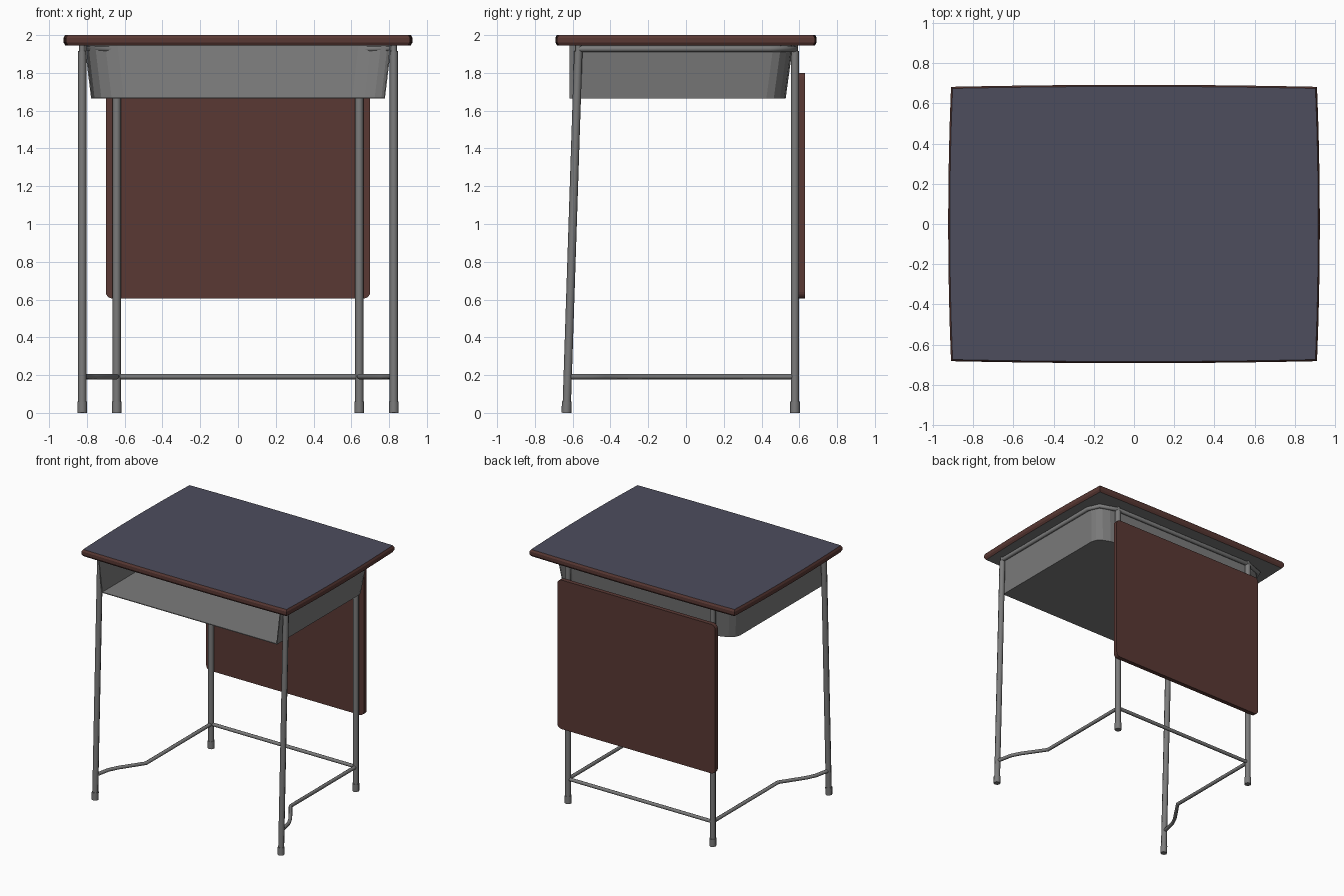
import bpy, bmesh, math

if "Cube" in bpy.data.objects:
    bpy.data.objects.remove(bpy.data.objects["Cube"])


def material(name, rgb):
    m = bpy.data.materials.new(name)
    m.diffuse_color = (*rgb, 1)
    m.use_nodes = True
    m.node_tree.nodes["Principled BSDF"].inputs["Base Color"].default_value = m.diffuse_color
    return m


BROWN = material("brown", (0.10, 0.04, 0.034))
BLUE = material("slate_blue", (0.075, 0.075, 0.11))
GREY = material("grey", (0.2, 0.2, 0.2))


def finish(bm, name, *mats):
    bmesh.ops.recalc_face_normals(bm, faces=bm.faces)
    me = bpy.data.meshes.new(name)
    bm.to_mesh(me)
    bm.free()
    ob = bpy.data.objects.new(name, me)
    bpy.context.collection.objects.link(ob)
    for m in mats:
        me.materials.append(m)
    return ob


def tube(name, pts, r):
    """Eight-sided tube along a path."""
    cu = bpy.data.curves.new(name, 'CURVE')
    cu.dimensions = '3D'
    cu.bevel_depth = r
    cu.bevel_resolution = 2
    cu.use_fill_caps = True
    sp = cu.splines.new('POLY')
    sp.points.add(len(pts) - 1)
    for p, co in zip(sp.points, pts):
        p.co = (*co, 1)
    cu.materials.append(GREY)
    ob = bpy.data.objects.new(name, cu)
    bpy.context.collection.objects.link(ob)
    bpy.ops.object.select_all(action='DESELECT')
    ob.select_set(True)
    bpy.context.view_layer.objects.active = ob
    bpy.ops.object.convert(target='MESH')
    bpy.context.object.data.shade_flat()


# tabletop: slightly bowed outline lofted through a bevelled edge profile
def outline(inset, n=8):
    a, b = 0.91 - inset, 0.682 - inset
    pts = []
    for i in range(n):
        t = -1 + 2 * i / n
        pts.append((a * t, -b - 0.01 * (1 - t * t)))
    for i in range(n):
        t = -1 + 2 * i / n
        pts.append((a + 0.014 * (1 - t * t), b * t))
    return pts + [(-x, -y) for x, y in pts]


bm = bmesh.new()
rings = [[bm.verts.new((x, y, z)) for x, y in outline(d)]
         for z, d in ((1.945, 0.01), (1.962, 0), (1.985, 0), (2.0, 0.008))]
for lo, hi in zip(rings, rings[1:]):
    for i in range(len(lo)):
        j = (i + 1) % len(lo)
        bm.faces.new((lo[i], lo[j], hi[j], hi[i]))
bm.faces.new(rings[-1]).material_index = 1
bm.faces.new(rings[0]).material_index = 2
finish(bm, "tabletop", BROWN, BLUE, GREY)


# book tray: tapered, rounded at the back, open at the front
def tray_ring(bm, z, a, back):
    rx, ry, n = 0.17, 0.10, 4
    half = [(a, -0.617)]
    for i in range(n + 1):
        t = math.pi / 2 * i / n
        half.append((a - rx + rx * math.cos(t), back - ry + ry * math.sin(t)))
    pts = half + [(-x, y) for x, y in reversed(half)]
    return [bm.verts.new((x, y, z)) for x, y in pts]


bm = bmesh.new()
lo, hi = tray_ring(bm, 1.667, 0.775, 0.525), tray_ring(bm, 1.945, 0.808, 0.562)
for i in range(len(lo) - 1):
    bm.faces.new((lo[i], lo[i + 1], hi[i + 1], hi[i]))
bm.faces.new(lo)
tray = finish(bm, "book_tray", GREY)
mod = tray.modifiers.new("thickness", 'SOLIDIFY')
mod.thickness = 0.008
mod.offset = 0

# back modesty panel with rounded corners
bm = bmesh.new()
bmesh.ops.create_cube(bm, size=1)
for v in bm.verts:
    v.co = (v.co.x * 1.40, 0.613 + v.co.y * 0.034, 1.203 + v.co.z * 1.195)
corners = [e for e in bm.edges if abs(e.verts[0].co.y - e.verts[1].co.y) > 0.01]
bmesh.ops.bevel(bm, geom=corners, offset=0.035, segments=4, profile=0.5, affect='EDGES')
finish(bm, "modesty_panel", BROWN)

# top rail around the tray
half = [(0.825, -0.57), (0.825, 0.44), (0.785, 0.53), (0.645, 0.577)]
tube("top_rail", [(x, y, 1.927) for x, y in half + [(-x, y) for x, y in reversed(half)]], 0.017)

# legs, feet and side stretchers, mirrored
for s, side in ((-1, "left"), (1, "right")):
    tube(f"front_leg_{side}", [(s * 0.825, -0.632, 0.02), (s * 0.825, -0.57, 1.915)], 0.022)
    tube(f"front_leg_pin_{side}", [(s * 0.825, -0.57, 1.90), (s * 0.825, -0.569, 1.947)], 0.016)
    tube(f"front_foot_{side}", [(s * 0.825, -0.633, 0), (s * 0.825, -0.631, 0.06)], 0.026)
    tube(f"back_leg_{side}", [(s * 0.642, 0.577, 0.02), (s * 0.642, 0.577, 1.915)], 0.022)
    tube(f"back_leg_pin_{side}", [(s * 0.642, 0.575, 1.90), (s * 0.642, 0.575, 1.947)], 0.018)
    tube(f"back_foot_{side}", [(s * 0.642, 0.577, 0), (s * 0.642, 0.577, 0.06)], 0.026)
    tube(f"side_stretcher_{side}", [(s * x, y, 0.192) for x, y in (
        (0.642, 0.577), (0.642, -0.25), (0.765, -0.43), (0.80, -0.50), (0.825, -0.62))], 0.014)
tube("back_stretcher", [(-0.642, 0.577, 0.192), (0.642, 0.577, 0.192)], 0.014)
